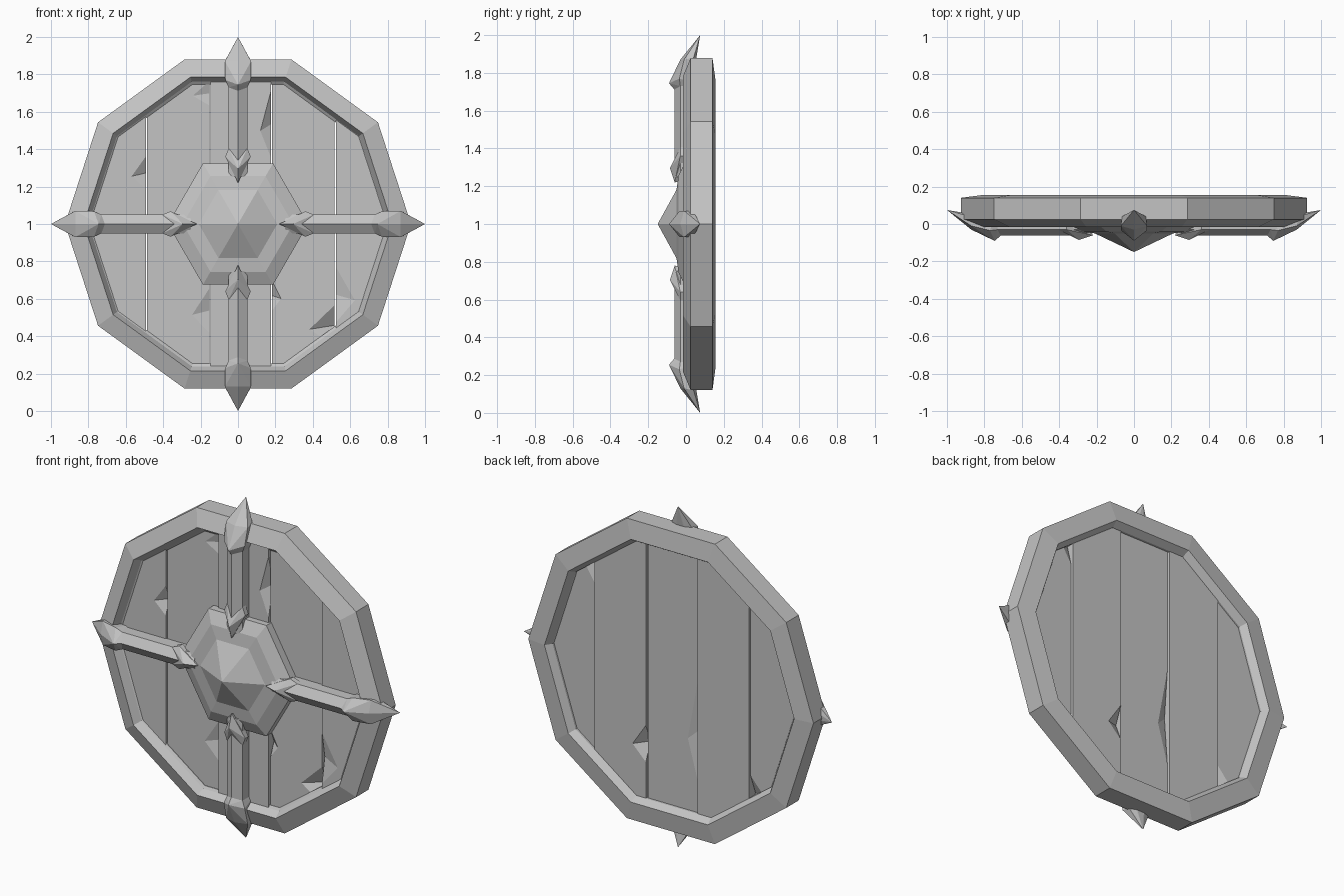
import bpy, bmesh, math
from mathutils import Matrix, Vector

old = bpy.data.objects.get("Cube")
if old:
    bpy.data.objects.remove(old, do_unlink=True)

grey = bpy.data.materials.new("plain_grey")
grey.use_nodes = True
grey.diffuse_color = (0.55, 0.55, 0.55, 1)
grey.node_tree.nodes["Principled BSDF"].inputs["Base Color"].default_value = (0.55, 0.55, 0.55, 1)

CENTRE = Matrix.Translation((0, 0, 1))


def finish(bm, name, matrix=CENTRE):
    """Turn a bmesh into a flat-shaded object."""
    bmesh.ops.transform(bm, matrix=matrix, verts=bm.verts)
    bmesh.ops.recalc_face_normals(bm, faces=bm.faces)
    mesh = bpy.data.meshes.new(name)
    bm.to_mesh(mesh)
    bm.free()
    mesh.materials.append(grey)
    obj = bpy.data.objects.new(name, mesh)
    bpy.context.collection.objects.link(obj)
    return obj


def lathe(profile, sides, closed):
    """Sweep (radius, y) points round the y axis; open profiles get end caps."""
    bm = bmesh.new()
    rings = []
    for r, y in profile:
        angles = [math.tau * i / sides for i in range(sides)]
        rings.append([bm.verts.new((r * math.cos(a), y, r * math.sin(a))) for a in angles])
    pairs = list(zip(rings, rings[1:]))
    if closed:
        pairs.append((rings[-1], rings[0]))
    else:
        bm.faces.new(rings[0])
        bm.faces.new(rings[-1])
    for a, b in pairs:
        for i in range(sides):
            j = (i + 1) % sides
            bm.faces.new((a[i], a[j], b[j], b[i]))
    bmesh.ops.remove_doubles(bm, verts=bm.verts, dist=0.0005)
    return bm


def hull(points):
    bm = bmesh.new()
    for p in points:
        bm.verts.new(p)
    res = bmesh.ops.convex_hull(bm, input=bm.verts)
    loose = [v for v in bm.verts if not v.link_faces]
    bmesh.ops.delete(bm, geom=loose, context="VERTS")
    bmesh.ops.dissolve_limit(bm, angle_limit=0.01, verts=bm.verts, edges=bm.edges)
    return bm


def mirrored(points):
    return points + [(-x, y, z) for x, y, z in points if x]


# Ten-sided rim
rim = [(0.925, 0.025), (0.925, 0.14), (0.81, 0.155), (0.785, 0.115),
       (0.785, 0.04), (0.80, 0.03), (0.825, -0.015)]
finish(lathe(rim, 10, True), "rim")

# Planks: slices of a ten-sided disc, at slightly different depths
FRONT, BACK = 0.035, 0.105
SEAMS = [-0.9, -0.49, -0.15, 0.18, 0.52, 0.9]
SHIFTS = [0, 0.008, -0.004, 0.006, -0.003]
# chips: plank, edge side, low z, high z, width, depth (negative cuts the back)
CHIPS = [
    (0, 1, 0.17, 0.38, 0.08, 0.04),
    (2, 1, 0.32, 0.76, 0.06, 0.05),
    (3, 1, -0.66, -0.42, 0.14, 0.06),
    (4, -1, -0.55, -0.20, 0.11, 0.03),
    (1, 1, -0.60, -0.32, 0.10, 0.03),
    (3, -1, -0.48, -0.28, 0.05, 0.04),
    (1, 1, 0.62, 0.78, 0.10, 0.02),
    (4, -1, 0.40, 0.72, 0.07, -0.04),
    (3, -1, -0.55, -0.30, 0.09, -0.05),
    (0, 1, -0.68, -0.42, 0.13, -0.05),
    (2, -1, -0.62, 0.10, 0.07, -0.03),
]
for n in range(5):
    left, right = SEAMS[n] + 0.003, SEAMS[n + 1] - 0.003
    y0, y1 = FRONT + SHIFTS[n], BACK + SHIFTS[n]
    bm = lathe([(0.805, y0), (0.805, y1)], 10, False)
    for x, way in ((left, -1), (right, 1)):
        bmesh.ops.bisect_plane(bm, geom=bm.verts[:] + bm.edges[:] + bm.faces[:],
                               plane_co=(x, 0, 0), plane_no=(way, 0, 0), clear_outer=True)
        bmesh.ops.holes_fill(bm, edges=[e for e in bm.edges if e.is_boundary])
    plank = finish(bm, f"plank_{n + 1}")
    cutters = []
    for index, side, low, high, width, depth in CHIPS:
        if index != n:
            continue
        edge = right if side > 0 else left
        out = edge + side * 0.01
        face = y0 - 0.002 if depth > 0 else y1 + 0.002
        mid = low + (high - low) * 0.4
        tool = finish(hull([(out, face, low), (out, face, high),
                            (edge - side * width, face, mid),
                            (out, face + depth, (low + high) / 2)]), "chip_cutter")
        tool.hide_render = True
        cutters.append(tool)
        mod = plank.modifiers.new("chip", "BOOLEAN")
        mod.operation, mod.solver, mod.object = "DIFFERENCE", "EXACT", tool
    if cutters:
        graph = bpy.context.evaluated_depsgraph_get()
        carved = bpy.data.meshes.new_from_object(plank.evaluated_get(graph))
        plank.modifiers.clear()
        plank.data = carved
        for tool in cutters:
            bpy.data.objects.remove(tool, do_unlink=True)

# Six-sided boss with a pyramid point
boss = [(0.375, 0.045), (0.375, -0.005), (0.295, -0.04), (0.21, -0.05), (0.0001, -0.15)]
finish(lathe(boss, 6, False), "boss")

# Four arms, each a ridged bar with an inner arrowhead and an outer spike
BAR = mirrored([(x, y, z) for z in (0.25, 0.76)
                for x, y in ((0, -0.062), (0.05, -0.03), (0.05, 0.04))])
ARROW = mirrored([(0, -0.06, 0.22), (0, -0.085, 0.295), (0, 0.0, 0.24),
                  (0.068, -0.03, 0.36), (0.068, 0.0, 0.36),
                  (0.05, -0.03, 0.405), (0.05, 0.0, 0.405)])
SPIKE = mirrored([(0, 0.075, 1.0), (0, -0.03, 0.87), (0, -0.09, 0.745),
                  (0.07, -0.01, 0.87), (0.065, 0.04, 0.88),
                  (0.068, -0.035, 0.77), (0.06, 0.03, 0.75),
                  (0, -0.06, 0.71), (0.05, -0.03, 0.73), (0.05, 0.03, 0.73)])
for k, where in enumerate(("top", "left", "bottom", "right")):
    turn = CENTRE @ Matrix.Rotation(k * math.pi / 2, 4, "Y")
    for part, points in (("bar", BAR), ("arrowhead", ARROW), ("spike", SPIKE)):
        finish(hull(points), f"{where}_{part}", turn)
